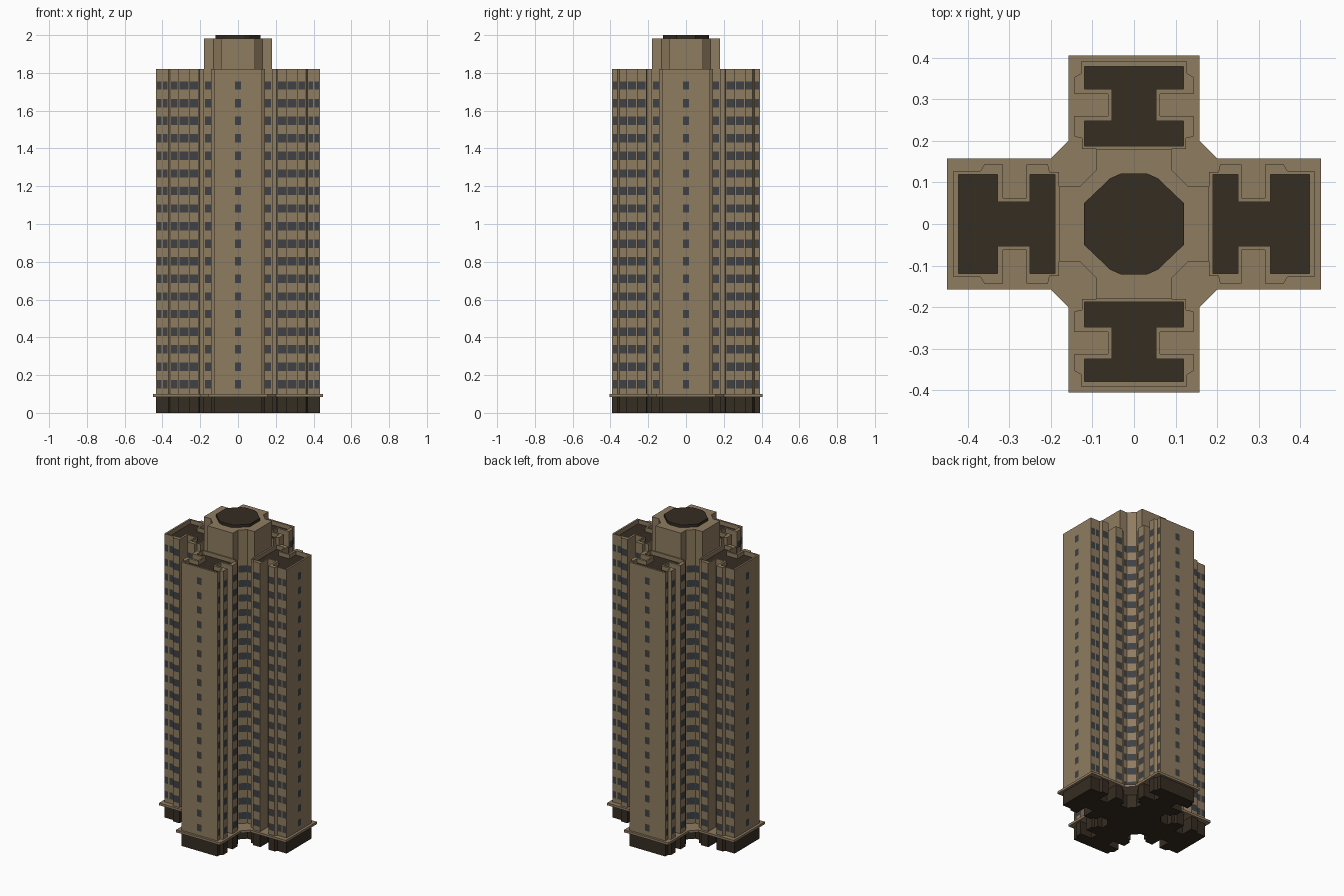
import bpy, bmesh
from mathutils import Vector

if "Cube" in bpy.data.objects:
    bpy.data.objects.remove(bpy.data.objects["Cube"])


def material(name, rgb):
    m = bpy.data.materials.new(name)
    m.diffuse_color = (*rgb, 1)
    m.use_nodes = True
    m.node_tree.nodes["Principled BSDF"].inputs["Base Color"].default_value = m.diffuse_color
    return m


WALL = material("tan_wall", (0.275, 0.202, 0.118))
DARK = material("dark_brown", (0.036, 0.026, 0.016))
GLASS = material("slate_window", (0.050, 0.052, 0.058))


def finish(name, bm, mat):
    me = bpy.data.meshes.new(name)
    bm.to_mesh(me)
    bm.free()
    me.materials.append(mat)
    ob = bpy.data.objects.new(name, me)
    bpy.context.collection.objects.link(ob)
    return ob


def prism(name, outline, z0, z1, mat):
    bm = bmesh.new()
    face = bm.faces.new([bm.verts.new((x, y, z0)) for x, y in outline])
    ext = bmesh.ops.extrude_face_region(bm, geom=[face])
    for v in ext["geom"]:
        if isinstance(v, bmesh.types.BMVert):
            v.co.z = z1
    bmesh.ops.recalc_face_normals(bm, faces=bm.faces)
    return finish(name, bm, mat)


def four_way(q):
    """Mirror a quarter outline into a closed counter-clockwise loop."""
    return (q + [(-x, y) for x, y in reversed(q)]
            + [(-x, -y) for x, y in q] + [(x, -y) for x, y in reversed(q)])


def wing_side(end, bay_out, notch_out, notch_in, bay_in):
    """Half of one wing's long side: bay, light well, bay, core return."""
    return [(end, .127), (bay_out + .009, .127), (bay_out, .143),
            (notch_out, .143), (notch_out, .062), (notch_in, .062),
            (notch_in, .143), (bay_in, .143), (bay_in - .004, .125),
            (.18, .125), (.18, .09), (.13, .09)]


side_wing = wing_side(.434, .360, .315, .258, .207)
front_wing = wing_side(.391, .353, .312, .260, .210)
plan = four_way(side_wing + [(y, x) for x, y in reversed(front_wing)])

# main masses
prism("base", plan, 0, .085, DARK)
prism("podium_slab", four_way([(.45, .157), (.2, .157), (.157, .2), (.157, .405)]),
      .085, .1, WALL)
tower = prism("tower", plan, .1, 1.82, WALL)
prism("penthouse", four_way([(.18, .09), (.13, .09), (.09, .13), (.09, .18)]),
      1.82, 1.983, WALL)
prism("roof_cap", four_way([(.12, .05), (.057, .11), (.032, .121)]),
      1.983, 2.0, DARK)

# sunken dark roofs behind the parapets
ROOF_Z = 1.79


def roof_plan(outer, n_out, n_in, inner):
    half = [(outer, .119), (n_out, .119), (n_out, .053),
            (n_in, .053), (n_in, .119), (inner, .119)]
    return half + [(u, -v) for u, v in reversed(half)]


long_roof = roof_plan(.422, .328, .25, .19)
short_roof = roof_plan(.379, .325, .248, .187)
roofs = {
    "right": long_roof,
    "left": [(-u, v) for u, v in long_roof],
    "back": [(v, u) for u, v in short_roof],
    "front": [(v, -u) for u, v in short_roof],
}
for label, outline in roofs.items():
    cutter = prism("roof_cutter", outline, ROOF_Z, 1.9, WALL)
    cutter.hide_render = True
    mod = tower.modifiers.new("recess", "BOOLEAN")
    mod.operation = "DIFFERENCE"
    mod.solver = "EXACT"
    mod.object = cutter
    bpy.context.view_layer.objects.active = tower
    bpy.ops.object.modifier_apply(modifier=mod.name)
    bpy.data.objects.remove(cutter)
    prism(label + "_roof", outline, ROOF_Z - .002, ROOF_Z + .003, DARK)

# windows: thin panes on every outside wall, 18 floors
bm = bmesh.new()
for i, p in enumerate(plan):
    a, b = Vector(p), Vector(plan[(i + 1) % len(plan)])
    length = (b - a).length
    if length < .028 or .07 < length < .1:      # slivers and light-well cheeks
        continue
    along = (b - a).normalized()
    out = Vector((along.y, -along.x)) * .0015
    if length > .2:                             # blank end wall, one window
        spans = [(length / 2 - .016, length / 2 + .016)]
    else:
        n = max(1, round(length / .04))
        w = length / n
        spans = [(k * w + .004, (k + 1) * w - .004) for k in range(n)]
    for s, e in spans:
        c, d = a + along * s + out, a + along * e + out
        for floor in range(18):
            z = .151 + floor * .09306
            bm.faces.new([bm.verts.new((q.x, q.y, z + h)) for q, h in
                          ((c, -.022), (d, -.022), (d, .022), (c, .022))])
finish("windows", bm, GLASS)
